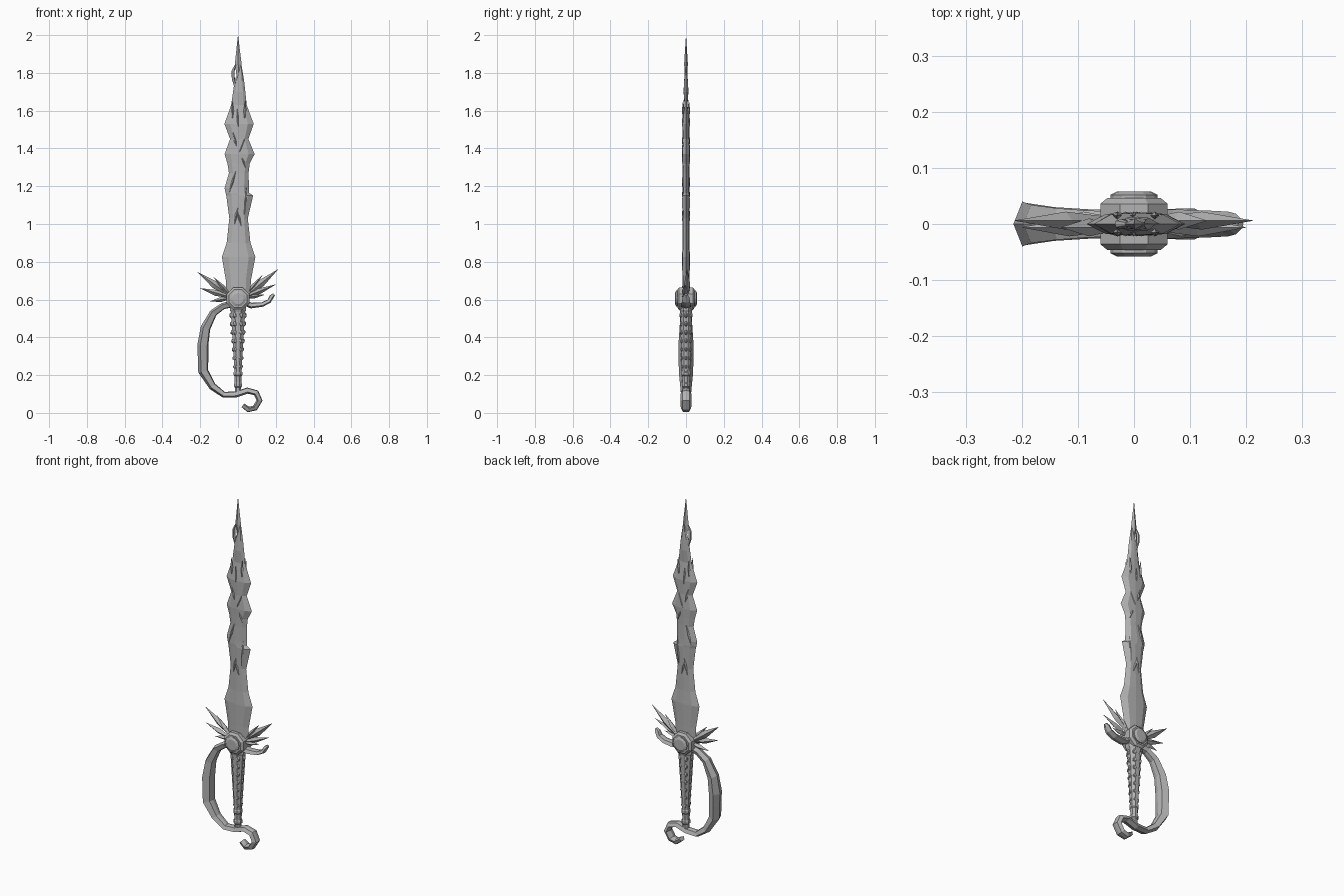
import bpy, bmesh, math
from mathutils import Vector, Matrix

cube = bpy.data.objects.get("Cube")
if cube:
    bpy.data.objects.remove(cube, do_unlink=True)

steel = bpy.data.materials.new("grey steel")
steel.use_nodes = True
GREY = (0.45, 0.45, 0.45, 1)
steel.diffuse_color = GREY
steel.node_tree.nodes["Principled BSDF"].inputs["Base Color"].default_value = GREY


def finish(name, bm):
    bmesh.ops.recalc_face_normals(bm, faces=bm.faces)
    me = bpy.data.meshes.new(name)
    bm.to_mesh(me)
    bm.free()
    me.materials.append(steel)
    ob = bpy.data.objects.new(name, me)
    bpy.context.collection.objects.link(ob)
    return ob


def add_loft(bm, rings):
    """Skin equal-sized rings of points and cap both ends."""
    vs = [[bm.verts.new(p) for p in r] for r in rings]
    n = len(vs[0])
    for a, b in zip(vs, vs[1:]):
        for i in range(n):
            j = (i + 1) % n
            bm.faces.new((a[i], a[j], b[j], b[i]))
    bm.faces.new(vs[0])
    bm.faces.new(vs[-1])


def loft(name, rings):
    bm = bmesh.new()
    add_loft(bm, rings)
    return finish(name, bm)


def sweep(name, path):
    """Ridged band along (x, z, half thickness, half width) stations."""
    section = [(1, 0), (.45, 1), (-.8, .65), (-1, 0), (-.8, -.65), (.45, -1)]
    rings = []
    for i, (x, z, t, w) in enumerate(path):
        a, b = path[max(i - 1, 0)], path[min(i + 1, len(path) - 1)]
        d = Vector((b[0] - a[0], b[1] - a[1])).normalized()
        rings.append([(x + d.y * t * n, w * s, z - d.x * t * n) for n, s in section])
    return loft(name, rings)


def add_spike(bm, base, tip, w, t, y=0, belly=.4):
    """Four-sided blade, pointed at both ends, lying in the xz plane."""
    a, b = Vector(base), Vector(tip)
    d = (b - a).normalized()
    n = Vector((d.y, -d.x))
    rings = []
    for f, s in ((0, .3), (belly, 1), (1, .02)):
        c = a.lerp(b, f)
        rings.append([(c.x + n.x * w * s * p, y + t * s * q, c.y + n.y * w * s * p)
                      for p, q in ((1, 0), (0, 1), (-1, 0), (0, -1))])
    add_loft(bm, rings)


# Wavy blade: z, left edge, right edge, half thickness
blade = [(.62, -.062, .066, .018), (.70, -.064, .068, .019), (.825, -.085, .092, .021),
         (.90, -.06, .066, .018), (1.03, -.046, .052, .017), (1.15, -.062, .08, .02),
         (1.165, -.066, .058, .02), (1.19, -.071, .058, .019), (1.27, -.048, .056, .018),
         (1.32, -.056, .062, .019), (1.37, -.071, .088, .021), (1.45, -.042, .055, .018),
         (1.53, -.072, .083, .02), (1.63, -.036, .046, .008), (1.70, -.026, .039, .013),
         (1.76, -.018, .032, .01), (1.84, .014, .019, .003)]
rings = []
for z, l, r, t in blade:
    bev, mid = .2 * (r - l), (l + r) / 2
    front = [(l + bev, -t * .85, z), (mid, -t, z), (r - bev, -t * .85, z)]
    back = [(x, -y, z) for x, y, _ in reversed(front)]
    rings.append([(l, 0, z)] + front + [(r, 0, z)] + back)
loft("blade", rings)

# Separate pointed tip and the small hook beside it
bm = bmesh.new()
add_spike(bm, (.002, 1.76), (0, 2), .018, .01, belly=.36)
finish("blade_tip", bm)
sweep("tip_hook", [(-.014, 1.73, .007, .007), (-.025, 1.77, .008, .009),
                   (-.026, 1.81, .008, .009), (-.012, 1.845, .003, .004)])

# Splintered ridges on both blade faces
bm = bmesh.new()
for a, b in [((.002, 1.49), (-.004, 1.61)), ((-.03, 1.56), (-.03, 1.66)),
             ((.035, 1.56), (.04, 1.66)), ((.035, 1.45), (-.02, 1.31)),
             ((-.005, 1.4), (-.03, 1.5)), ((.04, 1.3), (.01, 1.38)),
             ((-.045, 1.17), (-.005, 1.3)), ((.035, 1.05), (.045, 1.2)),
             ((.0, 1.09), (-.02, .99)), ((-.005, 1.07), (.02, .98))]:
    for side in (-1, 1):
        add_spike(bm, a, b, .008, .007, side * .015)
finish("blade_splinters", bm)

# Octagonal hub with raised round bosses front and back
loft("guard_hub", [[(r * math.cos(a), y, .605 + r * math.sin(a))
                    for a in [math.pi * (i + .5) / 4 for i in range(8)]]
                   for y, r in ((-.046, .052), (-.036, .065), (.036, .065), (.046, .052))])
for side, label in ((-1, "front"), (1, "back")):
    loft(label + "_boss", [[(r * math.cos(a), side * y, .605 + r * math.sin(a))
                            for a in [math.pi * i / 6 for i in range(12)]]
                           for y, r in ((.04, .042), (.052, .042), (.058, .03))])

# Fans of pointed feathers on the guard
for name, sign, fan in [
        ("right_feathers", -1, [(.213, .745, .02), (.2, .66, .016), (.15, .59, .013), (.13, .72, .012)]),
        ("left_feathers", 1, [(.212, .76, .02), (.2, .68, .015), (.13, .73, .012), (.14, .625, .012)])]:
    bm = bmesh.new()
    for i, (x, z, w) in enumerate(fan):
        add_spike(bm, (sign * .03, .61), (sign * x, z), w, .016,
                  y=.006 * (-1) ** i, belly=.5)
    finish(name, bm)

# Curled horn opposite the hand guard
sweep("left_horn", [(.02, .59, .016, .028), (.07, .568, .015, .026), (.13, .574, .012, .024),
                    (.165, .592, .011, .022), (.178, .615, .012, .018), (.19, .628, .007, .008)])

# Hand guard sweeping down into the pommel curl
sweep("hand_guard", [(-.02, .58, .018, .022), (-.08, .565, .017, .024), (-.13, .53, .02, .028),
                     (-.172, .45, .026, .034), (-.186, .36, .029, .04), (-.184, .22, .027, .038),
                     (-.135, .14, .02, .03), (-.075, .096, .016, .026), (-.01, .098, .016, .025),
                     (.05, .118, .016, .026), (.096, .106, .016, .028), (.114, .066, .016, .028),
                     (.09, .026, .015, .028), (.055, .018, .015, .026), (.026, .04, .012, .022)])

# Tapered grip with collars: z, half width, half depth
grip = [(.095, .017, .018), (.135, .018, .019), (.14, .023, .024), (.155, .023, .024),
        (.16, .019, .021), (.195, .02, .022), (.2, .025, .026), (.215, .025, .026),
        (.22, .021, .024), (.4, .031, .03), (.535, .041, .034), (.545, .047, .037),
        (.575, .047, .037)]
loft("grip", [[(rx * math.cos(a), ry * math.sin(a), z)
               for a in [math.pi * (i + .5) / 4 for i in range(8)]] for z, rx, ry in grip])

# Rows of studs around the grip
bm = bmesh.new()
for row in range(7):
    f = row / 6
    z, rx, ry, size = .245 + .272 * f, .021 + .018 * f, .024 + .009 * f, .009 + .005 * f
    for deg in (0, 60, 120, 180, 240, 300):
        a = math.radians(deg)
        place = Matrix.Translation((rx * .9 * math.cos(a), ry * .9 * math.sin(a), z))
        bmesh.ops.create_icosphere(bm, subdivisions=1, radius=size,
                                   matrix=place @ Matrix.Diagonal((.9, .75, 1.2, 1)))
finish("grip_studs", bm)
